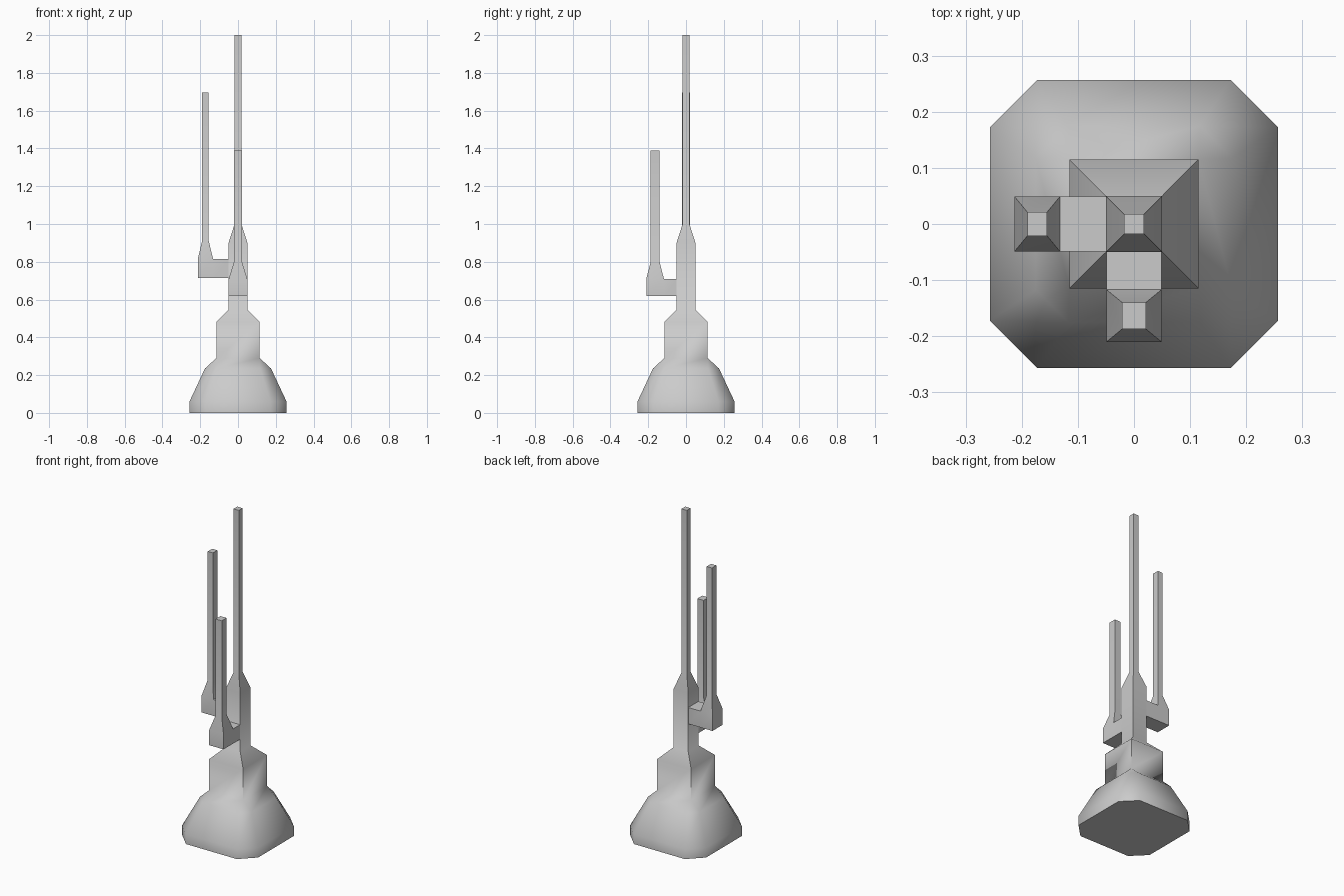
import bpy, bmesh, math
from mathutils import Vector

if "Cube" in bpy.data.objects:
    bpy.data.objects.remove(bpy.data.objects["Cube"])


def loft(bm, rings):
    """Stack of rings (cx, cy, half_x, half_y, k, z); k = 1 is square, k < 1 cuts the corners."""
    loops = []
    for cx, cy, hx, hy, k, z in rings:
        quad = [(1, k), (k, 1), (-k, 1), (-1, k), (-1, -k), (-k, -1), (k, -1), (1, -k)]
        loops.append([bm.verts.new((cx + hx * a, cy + hy * b, z)) for a, b in quad])
    for lo, hi in zip(loops, loops[1:]):
        for i in range(8):
            j = (i + 1) % 8
            bm.faces.new((lo[i], lo[j], hi[j], hi[i]))
    bm.faces.new(loops[0][::-1])
    bm.faces.new(loops[-1])
    bmesh.ops.remove_doubles(bm, verts=bm.verts[:], dist=1e-4)


def finish(bm, name):
    bmesh.ops.recalc_face_normals(bm, faces=bm.faces[:])
    mesh = bpy.data.meshes.new(name)
    bm.to_mesh(mesh)
    bm.free()
    ob = bpy.data.objects.new(name, mesh)
    bpy.context.collection.objects.link(ob)
    bpy.ops.object.select_all(action='DESELECT')
    ob.select_set(True)
    bpy.context.view_layer.objects.active = ob
    bpy.ops.object.shade_smooth_by_angle(angle=math.radians(55))
    return ob


# Flared base, square tower, shaft and main mast in one lofted body
profile = [(0.257, 0.67, 0), (0.257, 0.67, 0.06), (0.175, 0.67, 0.235),
           (0.115, 1, 0.29), (0.115, 1, 0.48), (0.05, 1, 0.545),
           (0.05, 1, 0.90), (0.018, 1, 1.0), (0.018, 1, 2.0)]
bm = bmesh.new()
loft(bm, [(0, 0, h, h, k, z) for h, k, z in profile])
finish(bm, "tower_and_mast")


def side_mast(name, cx, cy, hx, hy, tx, ty, zs, inward):
    """Tapered mast with an arm pulled from its foot to the shaft."""
    z0, z1, z2, z3 = zs
    bm = bmesh.new()
    loft(bm, [(cx, cy, hx, hy, 1, z0), (cx, cy, hx, hy, 1, z1),
              (cx, cy, tx, ty, 1, z2), (cx, cy, tx, ty, 1, z3)])
    bmesh.ops.recalc_face_normals(bm, faces=bm.faces[:])
    d = Vector(inward)
    foot = [f for f in bm.faces if f.normal.dot(d) > 0.99
            and f.calc_center_median().z < z1]
    cap = bmesh.ops.extrude_discrete_faces(bm, faces=foot)["faces"]
    reach = -0.05 - cap[0].calc_center_median().dot(d)
    bmesh.ops.translate(bm, verts=cap[0].verts[:], vec=d * reach)
    bmesh.ops.delete(bm, geom=cap, context='FACES_ONLY')
    finish(bm, name)


# Left and front masts on their arms
side_mast("left_mast", -0.1725, 0, 0.0405, 0.049, 0.0175, 0.021,
          (0.715, 0.815, 0.91, 1.695), (1, 0, 0))
side_mast("front_mast", 0, -0.1635, 0.049, 0.0465, 0.021, 0.0235,
          (0.62, 0.71, 0.80, 1.39), (0, 1, 0))
